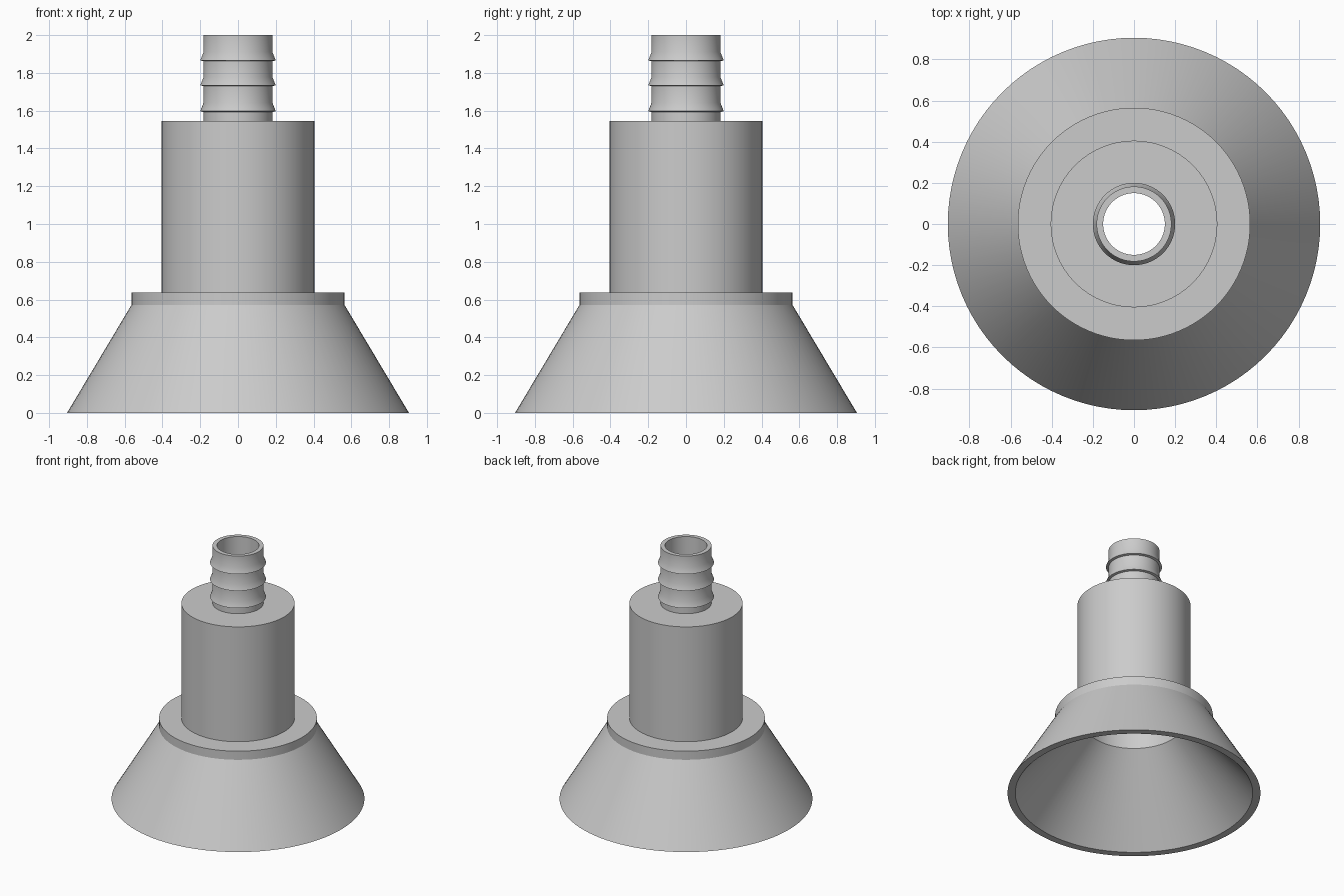
import bpy, bmesh, math

if "Cube" in bpy.data.objects:
    bpy.data.objects.remove(bpy.data.objects["Cube"], do_unlink=True)

SEGMENTS = 96

grey = bpy.data.materials.new("light_grey")
grey.use_nodes = True
colour = (0.6, 0.6, 0.6, 1)
grey.diffuse_color = colour
grey.node_tree.nodes["Principled BSDF"].inputs["Base Color"].default_value = colour


def revolve(name, profile):
    """Spin a closed (radius, height) profile about the z axis."""
    bm = bmesh.new()
    verts = [bm.verts.new((r, 0, z)) for r, z in profile]
    edges = [bm.edges.new((a, b)) for a, b in zip(verts, verts[1:] + verts[:1])]
    bmesh.ops.spin(bm, geom=verts + edges, cent=(0, 0, 0), axis=(0, 0, 1),
                   angle=math.tau, steps=SEGMENTS, use_merge=True)
    bmesh.ops.remove_doubles(bm, verts=bm.verts, dist=0.0001)
    bmesh.ops.recalc_face_normals(bm, faces=bm.faces)
    mesh = bpy.data.meshes.new(name)
    bm.to_mesh(mesh)
    bm.free()
    mesh.materials.append(grey)
    obj = bpy.data.objects.new(name, mesh)
    bpy.context.collection.objects.link(obj)
    bpy.ops.object.select_all(action="DESELECT")
    obj.select_set(True)
    bpy.context.view_layer.objects.active = obj
    bpy.ops.object.shade_smooth_by_angle(angle=math.radians(30))
    return obj


# Barbed neck outline, from the top down
STEM, BARB, BORE = 0.182, 0.2, 0.15
neck = [(STEM, 2.0)]
for tip in (1.866, 1.734, 1.597):
    neck += [(STEM, tip + 0.045), (BARB, tip), (STEM, tip - 0.004)]

# Hollow one-piece shell: skirt, flange, body, neck and the bore inside
shell = [(0.85, 0), (0.905, 0), (0.565, 0.57), (0.565, 0.638),
         (0.405, 0.638), (0.405, 1.545), (STEM, 1.545)]
shell += neck[::-1]
shell += [(BORE, 2.0), (BORE, 1.49), (0.35, 1.49), (0.35, 0.57)]
revolve("funnel_hose_adapter", shell)
